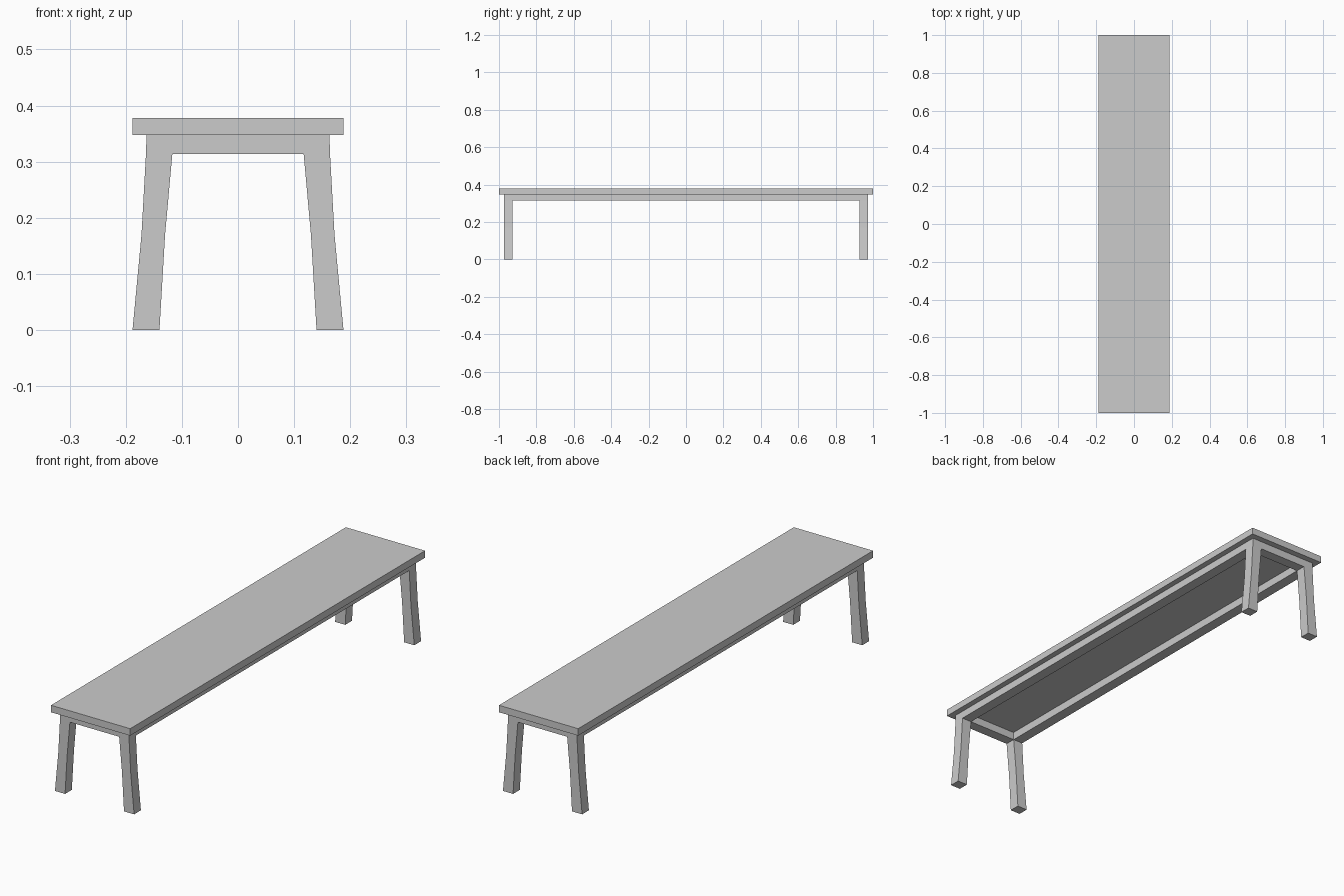
import bpy, bmesh

if "Cube" in bpy.data.objects:
    bpy.data.objects.remove(bpy.data.objects["Cube"])

Z_TOP, Z_SEAT, Z_RAIL = 0.378, 0.348, 0.314   # seat top, seat underside, rail underside
Y_OUT, Y_IN = 0.973, 0.927                    # end rail and leg extents


def add_object(name, bm):
    bmesh.ops.recalc_face_normals(bm, faces=bm.faces)
    mesh = bpy.data.meshes.new(name)
    bm.to_mesh(mesh)
    bm.free()
    obj = bpy.data.objects.new(name, mesh)
    bpy.context.collection.objects.link(obj)
    return obj


def set_level(verts, z, outer, inner):
    """Move a ring of leg/rail vertices to height z with new outer/inner x."""
    for v in verts:
        sign = 1 if v.co.x > 0 else -1
        v.co.x = sign * (outer if abs(v.co.x) > 0.143 else inner)
        v.co.z = z


# Seat: one flat plank
bm = bmesh.new()
bmesh.ops.create_cube(bm, size=1)
for v in bm.verts:
    v.co.x *= 0.376
    v.co.y *= 2.0
    v.co.z = Z_TOP if v.co.z > 0 else Z_SEAT
add_object("seat", bm)

# Base: rail ring with four legs drawn down from its corners
bm = bmesh.new()
bmesh.ops.create_grid(bm, x_segments=3, y_segments=3, size=1)
for v in bm.verts:
    sx = 1 if v.co.x > 0 else -1
    sy = 1 if v.co.y > 0 else -1
    v.co = (sx * (0.163 if abs(v.co.x) > 0.6 else 0.116),
            sy * (Y_OUT if abs(v.co.y) > 0.6 else Y_IN), Z_SEAT)
centre = [f for f in bm.faces if f.calc_center_median().length < 0.36]
bmesh.ops.delete(bm, geom=centre, context='FACES')

# Rails
ext = bmesh.ops.extrude_face_region(bm, geom=bm.faces[:])["geom"]
set_level([g for g in ext if isinstance(g, bmesh.types.BMVert)], Z_RAIL, 0.164, 0.117)
corners = []
for f in ext:
    if isinstance(f, bmesh.types.BMFace):
        c = f.calc_center_median()
        if abs(c.x) > 0.1 and abs(c.y) > 0.9:
            corners.append(f)

# Legs: two splayed segments with a slight kink at mid height
for z, outer, inner in ((0.17, 0.172, 0.130), (0.0, 0.188, 0.140)):
    corners = bmesh.ops.extrude_discrete_faces(bm, faces=corners)["faces"]
    set_level([v for f in corners for v in f.verts], z, outer, inner)
add_object("base_frame", bm)
